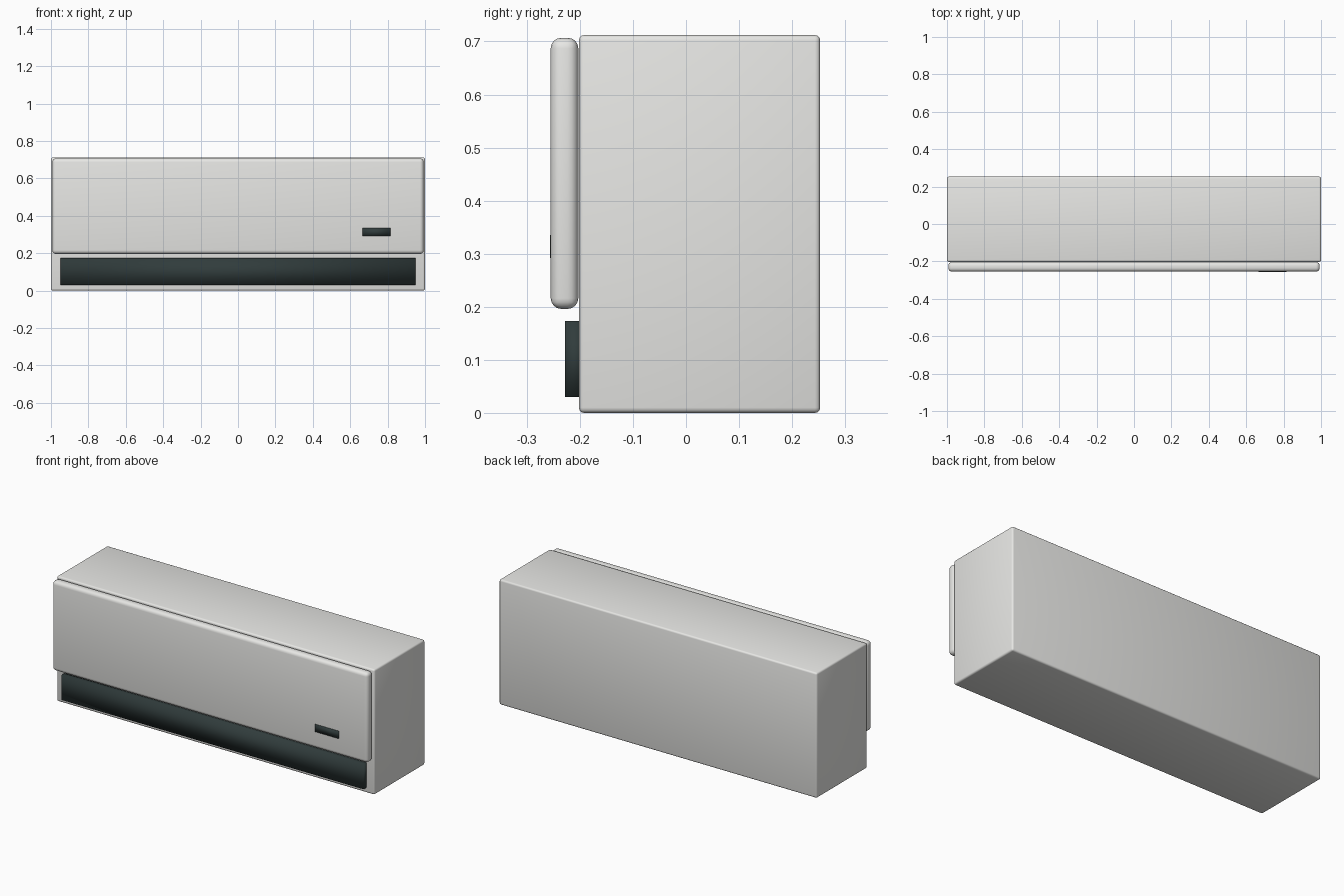
import bpy
import bmesh

cube = bpy.data.objects.get("Cube")
if cube:
    bpy.data.objects.remove(cube, do_unlink=True)


def make_material(name, color):
    mat = bpy.data.materials.new(name)
    mat.use_nodes = True
    mat.diffuse_color = (*color, 1)
    mat.node_tree.nodes["Principled BSDF"].inputs["Base Color"].default_value = (*color, 1)
    return mat


def add_box(name, low, high, mat, bevel=0.0, segments=3):
    """Box between two corners, with optional rounded edges."""
    mesh = bpy.data.meshes.new(name)
    bm = bmesh.new()
    bmesh.ops.create_cube(bm, size=1)
    for v in bm.verts:
        v.co = [b if c > 0 else a for a, b, c in zip(low, high, v.co)]
    for f in bm.faces:
        f.smooth = True
    bm.to_mesh(mesh)
    bm.free()
    mesh.materials.append(mat)
    obj = bpy.data.objects.new(name, mesh)
    bpy.context.collection.objects.link(obj)
    if bevel:
        mod = obj.modifiers.new("rounded_edges", "BEVEL")
        mod.width = bevel
        mod.segments = segments
    return obj


shell = make_material("warm_white_plastic", (0.8, 0.8, 0.78))
dark = make_material("dark_slate", (0.03, 0.045, 0.045))

# Main housing
add_box("housing", (-1, -0.202, 0), (1, 0.253, 0.712), shell, 0.01)

# Raised front cover
add_box("front_panel", (-0.993, -0.255, 0.196), (0.993, -0.203, 0.707), shell, 0.02, 4)

# Air outlet below the cover
add_box("air_outlet", (-0.95, -0.228, 0.03), (0.95, -0.19, 0.173), dark)

# Small display plate on the cover
add_box("display", (0.665, -0.2565, 0.292), (0.815, -0.252, 0.335), dark)
